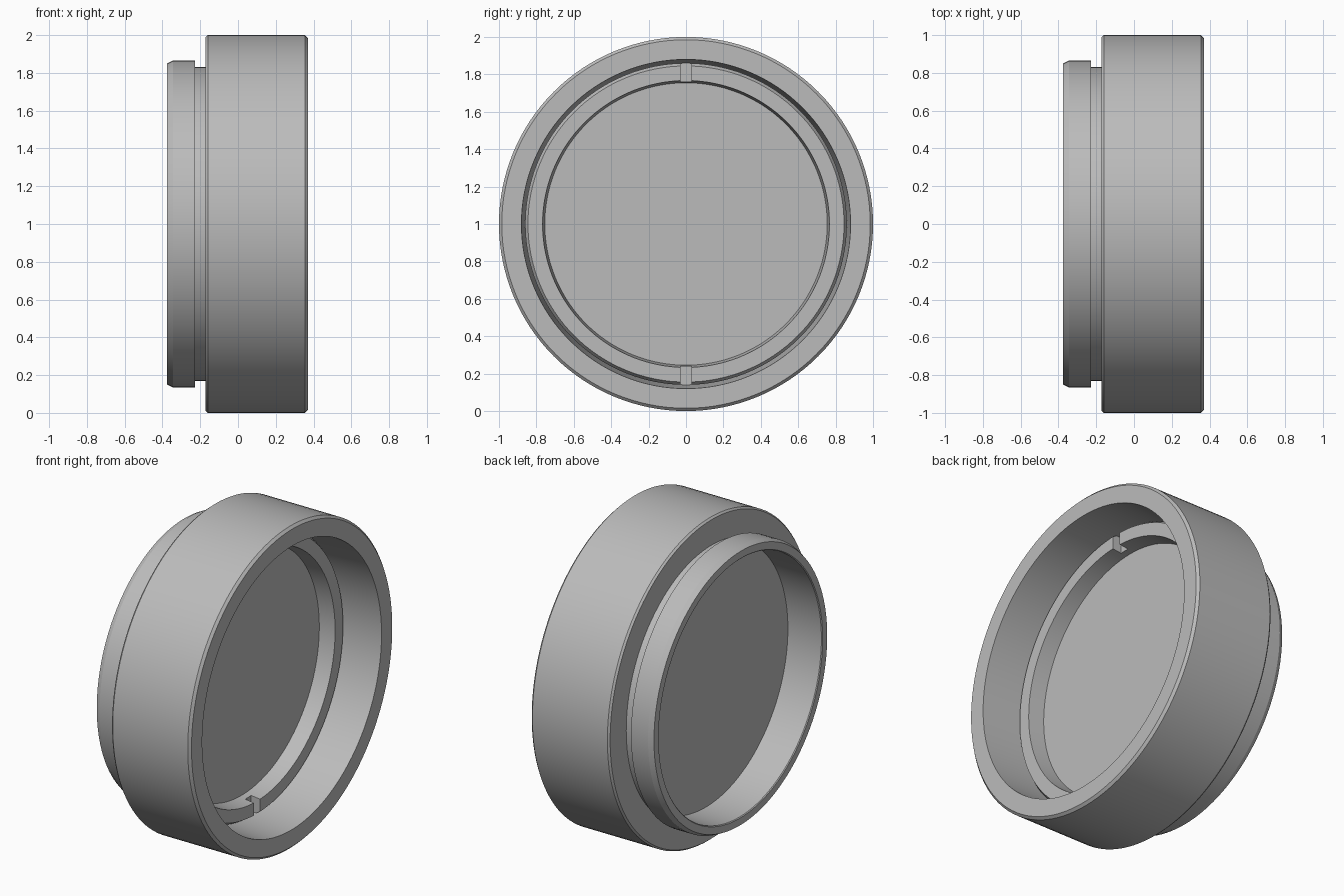
import bpy, bmesh
from math import tau
from mathutils import Matrix, Vector

cube = bpy.data.objects.get("Cube")
if cube:
    bpy.data.objects.remove(cube, do_unlink=True)

SEGMENTS = 128
AXIS_HEIGHT = 1.0


def make_material(name, rgb):
    mat = bpy.data.materials.new(name)
    mat.use_nodes = True
    mat.diffuse_color = (*rgb, 1)
    mat.node_tree.nodes["Principled BSDF"].inputs["Base Color"].default_value = (*rgb, 1)
    return mat


grey = make_material("neutral grey", (0.5, 0.5, 0.5))


def add_object(name, bm):
    bmesh.ops.recalc_face_normals(bm, faces=bm.faces)
    mesh = bpy.data.meshes.new(name)
    bm.to_mesh(mesh)
    bm.free()
    mesh.materials.append(grey)
    obj = bpy.data.objects.new(name, mesh)
    bpy.context.collection.objects.link(obj)
    return obj


def activate(obj):
    bpy.ops.object.select_all(action='DESELECT')
    obj.select_set(True)
    bpy.context.view_layer.objects.active = obj


def smooth(obj):
    activate(obj)
    bpy.ops.object.shade_smooth_by_angle(angle=0.45)


def lathe(name, profile):
    """Revolve a closed (x, radius) profile around the x axis."""
    bm = bmesh.new()
    verts = [bm.verts.new((x, 0, r + AXIS_HEIGHT)) for x, r in profile]
    edges = [bm.edges.new((a, b)) for a, b in zip(verts, verts[1:] + verts[:1])]
    bmesh.ops.spin(bm, geom=verts + edges, cent=(0, 0, AXIS_HEIGHT), axis=(1, 0, 0),
                   angle=tau, steps=SEGMENTS, use_merge=True)
    bmesh.ops.remove_doubles(bm, verts=bm.verts, dist=0.0001)
    return add_object(name, bm)


# Barrel: wide grip, undercut and chamfered rear mount, open bore with a seat
barrel = lathe("barrel", [
    (0.37, 0.88), (0.37, 0.985), (0.355, 1.0), (-0.16, 1.0), (-0.172, 0.99),
    (-0.172, 0.832), (-0.228, 0.832), (-0.228, 0.865), (-0.345, 0.865),
    (-0.375, 0.85), (-0.375, 0.805), (-0.37, 0.80), (0.03, 0.80), (0.03, 0.86)])
smooth(barrel)

# Retaining ring with chamfered outer edge and slightly tapered bore
ring = lathe("retaining_ring", [
    (0.03, 0.86), (0.105, 0.86), (0.13, 0.845), (0.13, 0.767), (0.03, 0.755)])

# Two opposed tool slots across the ring face
bm = bmesh.new()
for side in (-1, 1):
    place = Matrix.Translation(Vector((0.12, 0, AXIS_HEIGHT + side * 0.81)))
    bmesh.ops.create_cube(bm, size=1, matrix=place @ Matrix.Diagonal((0.1, 0.06, 0.14, 1)))
cutter = add_object("slot_cutter", bm)
cutter.hide_render = True
cut = ring.modifiers.new("slots", 'BOOLEAN')
cut.operation = 'DIFFERENCE'
cut.solver = 'EXACT'
cut.object = cutter
activate(ring)
bpy.ops.object.modifier_apply(modifier=cut.name)
bpy.data.objects.remove(cutter, do_unlink=True)
smooth(ring)

# Thick flat window clamped behind the ring
bm = bmesh.new()
bmesh.ops.create_cone(bm, cap_ends=True, segments=SEGMENTS, radius1=0.801, radius2=0.801, depth=0.17,
                      matrix=Matrix.Translation((-0.055, 0, AXIS_HEIGHT)) @ Matrix.Rotation(tau / 4, 4, 'Y'))
smooth(add_object("glass_window", bm))
